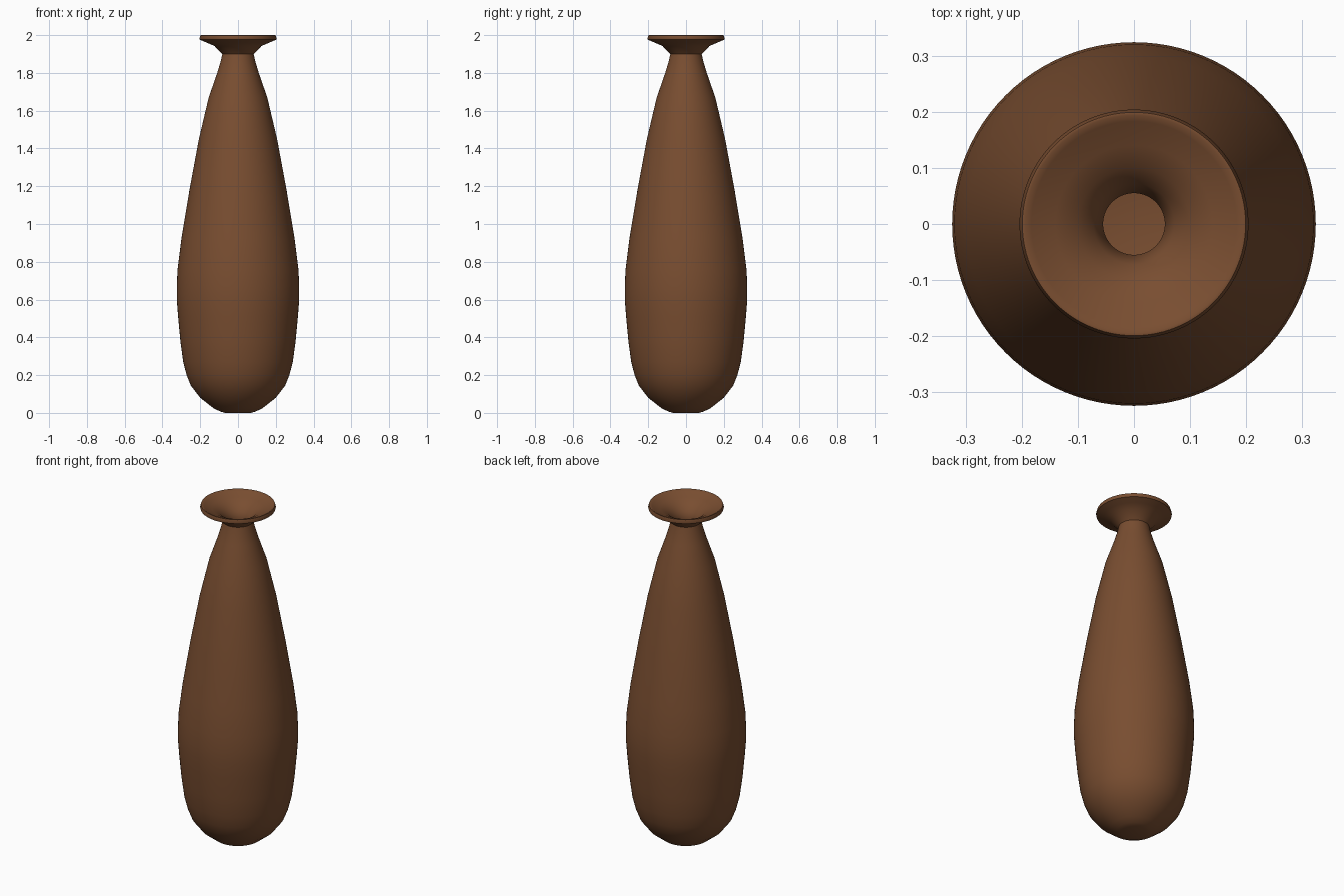
import bpy, bmesh, math

# Outer silhouette (radius, height), foot to rim
outer = [(0.0, 0.0), (0.07, 0.0), (0.095, 0.008), (0.13, 0.025), (0.2, 0.08), (0.25, 0.145),
         (0.272, 0.2), (0.29, 0.27), (0.305, 0.38), (0.317, 0.51), (0.324, 0.6),
         (0.324, 0.67), (0.32, 0.76), (0.3, 0.92), (0.257, 1.18), (0.207, 1.45),
         (0.155, 1.67), (0.11, 1.8), (0.092, 1.86), (0.083, 1.9), (0.125, 1.943),
         (0.165, 1.96), (0.202, 1.976), (0.204, 1.983), (0.199, 1.999)]
# Mouth funnel and hollow inside, rim to inner floor
inner = [(0.194, 2.0), (0.183, 1.992), (0.14, 1.976), (0.1, 1.953), (0.072, 1.922),
         (0.055, 1.885), (0.065, 1.85), (0.085, 1.79), (0.13, 1.66), (0.182, 1.45),
         (0.232, 1.18), (0.275, 0.92), (0.297, 0.67), (0.28, 0.38), (0.245, 0.2),
         (0.185, 0.1), (0.12, 0.045), (0.07, 0.03), (0.0, 0.03)]

# Lathe the profile around z
bm = bmesh.new()
verts = [bm.verts.new((r, 0, z)) for r, z in outer + inner]
edges = [bm.edges.new(pair) for pair in zip(verts, verts[1:])]
bmesh.ops.spin(bm, geom=verts + edges, cent=(0, 0, 0), axis=(0, 0, 1),
               angle=math.tau, steps=96, use_merge=False)
bmesh.ops.remove_doubles(bm, verts=bm.verts[:], dist=0.0005)
bmesh.ops.recalc_face_normals(bm, faces=bm.faces[:])
mesh = bpy.data.meshes.new("vase")
bm.to_mesh(mesh)
bm.free()
vase = bpy.data.objects.new("vase", mesh)
bpy.context.collection.objects.link(vase)

# Brown clay colour
clay = bpy.data.materials.new("brown_clay")
clay.diffuse_color = (0.19, 0.075, 0.03, 1)
mesh.materials.append(clay)

# Smooth sides with a crisp rim
bpy.context.view_layer.objects.active = vase
vase.select_set(True)
bpy.ops.object.shade_smooth_by_angle(angle=math.radians(50))
